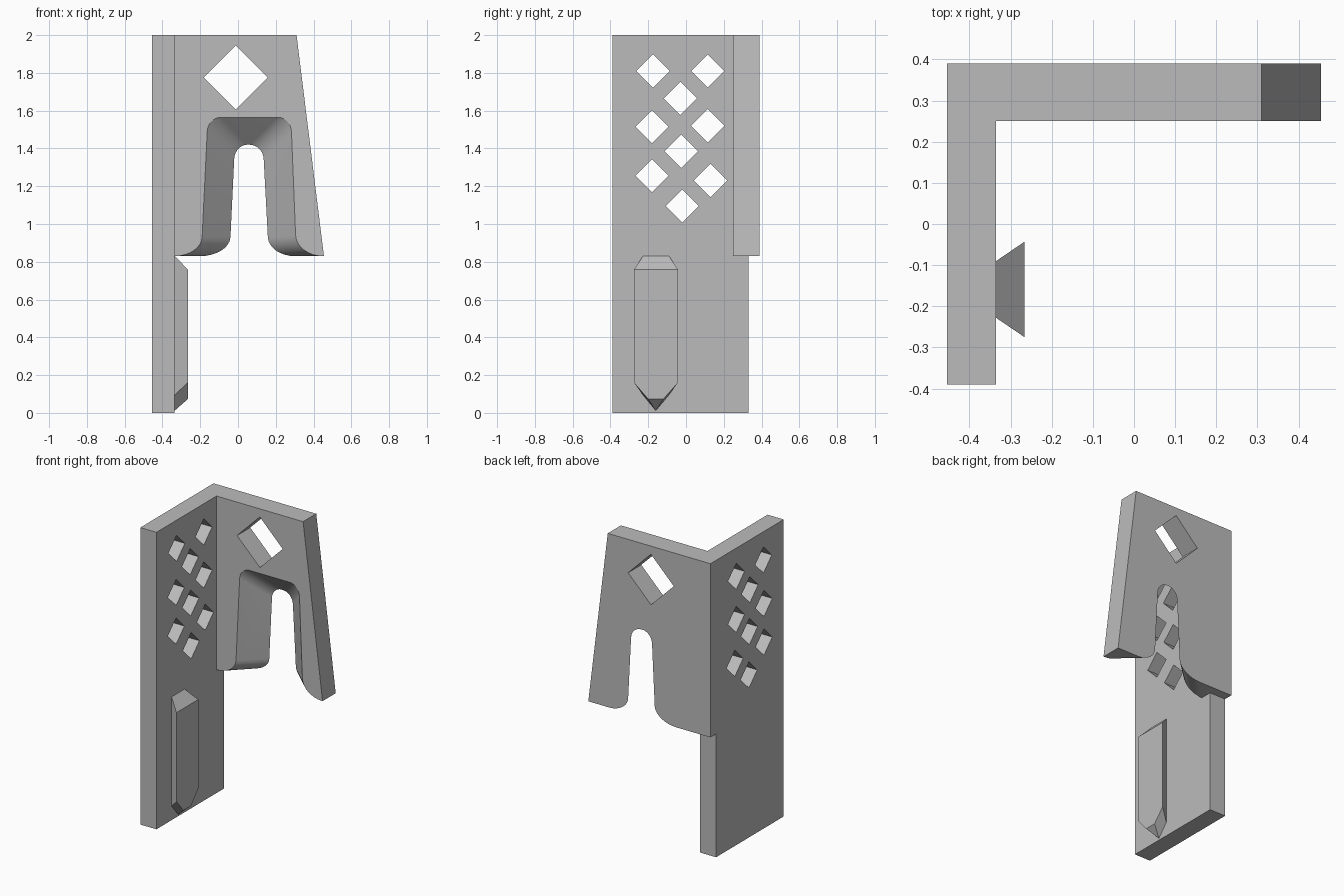
import bpy, bmesh
from math import sin, cos, pi, radians
from mathutils import Vector

if "Cube" in bpy.data.objects:
    bpy.data.objects.remove(bpy.data.objects["Cube"], do_unlink=True)

grey = bpy.data.materials.new("plain grey")
grey.use_nodes = True
grey.diffuse_color = (0.5, 0.5, 0.5, 1)
grey.node_tree.nodes["Principled BSDF"].inputs["Base Color"].default_value = (0.5, 0.5, 0.5, 1)


def loft(name, axis, start, outline_a, end, outline_b):
    """Solid between two outlines with equal point counts, lying across x or y."""
    def place(p, d):
        return (d, p[0], p[1]) if axis == "x" else (p[0], d, p[1])
    bm = bmesh.new()
    a = [bm.verts.new(place(p, start)) for p in outline_a]
    b = [bm.verts.new(place(p, end)) for p in outline_b]
    bm.faces.new(a)
    bm.faces.new(b)
    for i in range(len(a)):
        j = (i + 1) % len(a)
        bm.faces.new((a[i], a[j], b[j], b[i]))
    bmesh.ops.remove_doubles(bm, verts=bm.verts, dist=0.0001)
    bmesh.ops.recalc_face_normals(bm, faces=bm.faces)
    mesh = bpy.data.meshes.new(name)
    bm.to_mesh(mesh)
    bm.free()
    mesh.materials.append(grey)
    obj = bpy.data.objects.new(name, mesh)
    bpy.context.collection.objects.link(obj)
    return obj


def combine(target, tool, operation):
    """Apply a boolean and discard the tool object."""
    mod = target.modifiers.new(operation, "BOOLEAN")
    mod.operation, mod.object, mod.solver = operation, tool, "EXACT"
    bpy.context.view_layer.objects.active = target
    bpy.ops.object.modifier_apply(modifier=mod.name)
    bpy.data.objects.remove(tool, do_unlink=True)


def rounded(p0, corner, p1, steps=8):
    """Quarter ellipse from p0 to p1 around a corner."""
    p0, k, p1 = Vector(p0), Vector(corner), Vector(p1)
    turns = [pi / 2 * i / steps for i in range(steps + 1)]
    return [k + (p0 - k) * (1 - sin(t)) + (p1 - k) * (1 - cos(t)) for t in turns]


def diamond(u, v, r):
    return [(u - r, v), (u, v - r), (u + r, v), (u, v + r)]


# Tall side plate, stepped in at the lower rear
side = [(-0.39, 0), (0.33, 0), (0.33, 0.83), (0.39, 0.83), (0.39, 2), (-0.39, 2)]
bracket = loft("bracket", "x", -0.455, side, -0.335, side)

# Rear panel with a slot that flares toward the front and the bottom
front_slot = (rounded((-0.335, 0.83), (-0.195, 0.83), (-0.19, 0.93))
              + rounded((-0.163, 1.49), (-0.16, 1.565), (-0.09, 1.565))
              + rounded((0.21, 1.565), (0.28, 1.565), (0.283, 1.49))
              + rounded((0.305, 0.94), (0.31, 0.83), (0.45, 0.83)))
back_slot = (rounded((-0.2, 0.83), (-0.045, 0.83), (-0.04, 0.93))
             + rounded((-0.02, 1.345), (-0.017, 1.42), (0.05, 1.42))
             + rounded((0.06, 1.42), (0.133, 1.42), (0.136, 1.345))
             + rounded((0.158, 0.93), (0.163, 0.83), (0.3, 0.83)))
left_edge = [(0.455, 0.83), (0.31, 2)]
right_edge = [(-0.395, 2), (-0.395, 0.83)]
panel = loft("rear_panel", "y", 0.25, front_slot + left_edge + right_edge,
             0.39, back_slot + left_edge + right_edge)
combine(bracket, panel, "UNION")

# Diamond openings
window = diamond(-0.012, 1.775, 0.17)
combine(bracket, loft("window_cutter", "y", 0.1, window, 0.6, window), "DIFFERENCE")
for y, z in [(-0.175, 1.81), (0.115, 1.81), (-0.03, 1.665), (-0.18, 1.515), (0.115, 1.52),
             (-0.025, 1.385), (-0.18, 1.255), (0.13, 1.23), (-0.02, 1.095)]:
    hole = diamond(y, z, 0.088)
    combine(bracket, loft("hole_cutter", "x", -0.6, hole, -0.2, hole), "DIFFERENCE")

# Dovetail rail with a pointed lower end
root = [(-0.228, 0.83), (-0.09, 0.83), (-0.09, 0.095), (-0.16, 0.012), (-0.16, 0.012), (-0.228, 0.095)]
face = [(-0.275, 0.76), (-0.043, 0.76), (-0.043, 0.16), (-0.12, 0.073), (-0.2, 0.073), (-0.275, 0.16)]
rail = loft("dovetail_rail", "x", -0.335, root, -0.266, face)

# Smooth the slot, keep the edges crisp
bpy.ops.object.select_all(action="DESELECT")
bracket.select_set(True)
bpy.context.view_layer.objects.active = bracket
bpy.ops.object.shade_smooth_by_angle(angle=radians(30))
